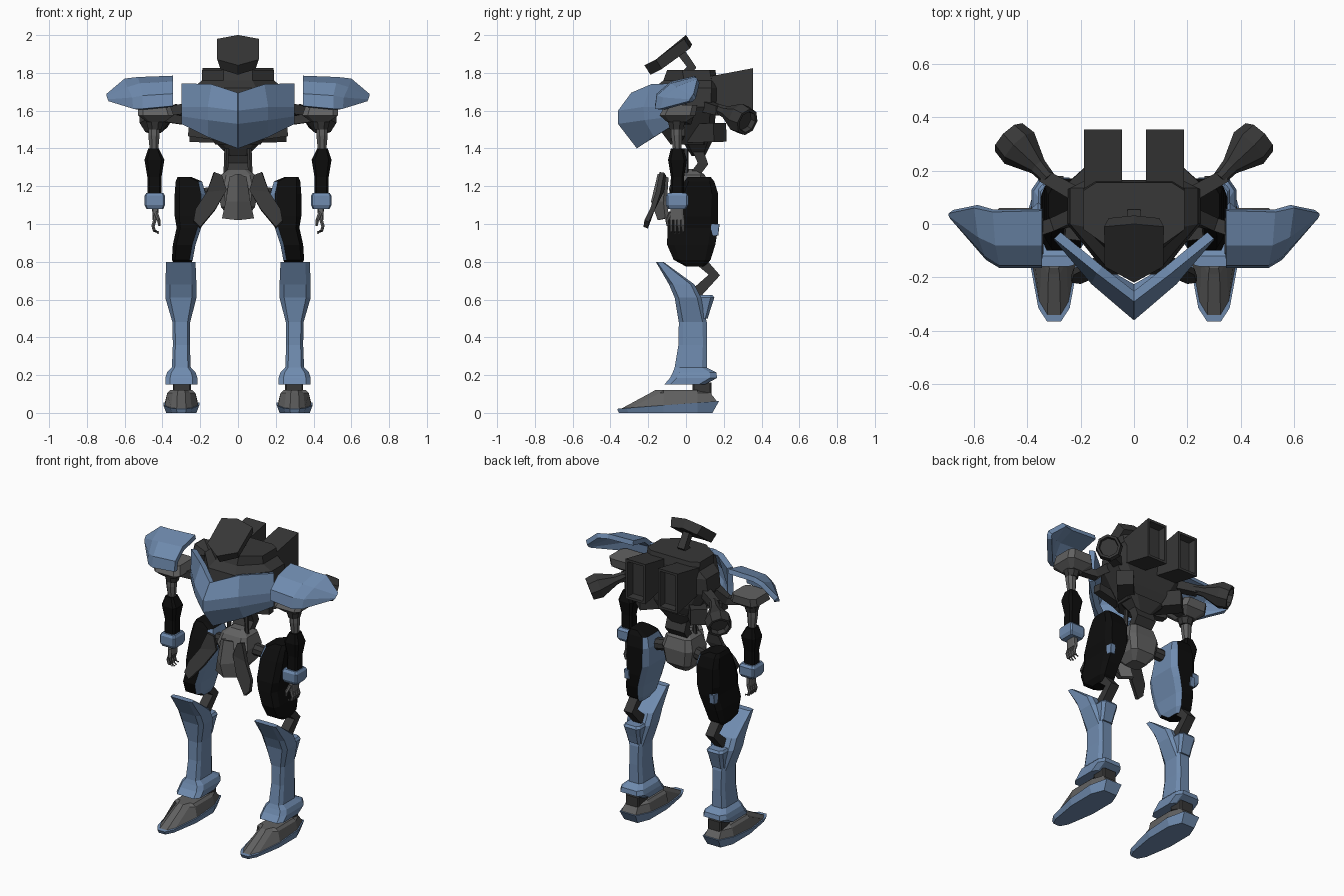
import bpy, bmesh, math
from mathutils import Vector

cube = bpy.data.objects.get("Cube")
if cube:
    bpy.data.objects.remove(cube, do_unlink=True)


def material(name, rgb):
    m = bpy.data.materials.new(name)
    m.use_nodes = True
    m.diffuse_color = (*rgb, 1)
    m.node_tree.nodes["Principled BSDF"].inputs["Base Color"].default_value = (*rgb, 1)
    return m


BLUE = material("armour blue", (.16, .26, .43))
DARK = material("dark grey", (.038, .038, .038))
GREY = material("mid grey", (.12, .12, .12))
BLACK = material("joint black", (.004, .004, .004))


def finish(name, bm, mats, mirror):
    me = bpy.data.meshes.new(name)
    bm.to_mesh(me)
    bm.free()
    for m in mats:
        me.materials.append(m)
    ob = bpy.data.objects.new(name, me)
    bpy.context.scene.collection.objects.link(ob)
    if mirror:
        ob.modifiers.new("mirror", "MIRROR").use_clip = False
    return ob


def loft(name, mat, rings, mirror=True, recess=None, rule=None):
    """Skin closed rings and cap both ends; recess hollows the last cap."""
    bm = bmesh.new()
    loops = [[bm.verts.new(p) for p in r] for r in rings]
    n = len(rings[0])
    for a, b in zip(loops, loops[1:]):
        for i in range(n):
            j = (i + 1) % n
            bm.faces.new((a[i], a[j], b[j], b[i]))
    bm.faces.new(loops[0][::-1])
    end = bm.faces.new(loops[-1])
    bmesh.ops.recalc_face_normals(bm, faces=bm.faces)
    if recess:
        bmesh.ops.inset_individual(bm, faces=[end], thickness=recess[0])
        bmesh.ops.inset_individual(bm, faces=[end], thickness=.004, depth=-recess[1])
    mats = [mat]
    if rule:
        mats.append(rule[0])
        bm.normal_update()
        for f in bm.faces:
            f.material_index = int(rule[1](f))
    return finish(name, bm, mats, mirror)


def tube(name, mat, path, n=4, flat=1, mirror=True, recess=None):
    """Sweep an n-sided section of half-width r along (x, y, z, r) points."""
    pts = [Vector(p[:3]) for p in path]
    rings = []
    for i, p in enumerate(pts):
        t = (pts[min(i + 1, len(pts) - 1)] - pts[max(i - 1, 0)]).normalized()
        ref = Vector((1, 0, 0)) if abs(t.x) < .8 else Vector((0, 0, 1))
        u = (ref - t * ref.dot(t)).normalized()
        v = t.cross(u)
        r = path[i][3] / math.cos(math.pi / n)
        angles = [math.tau * (k + .5) / n for k in range(n)]
        rings.append([p + u * r * math.cos(a) + v * r * flat * math.sin(a) for a in angles])
    return loft(name, mat, rings, mirror, recess)


def section(z, x0, x1, y0, y1, ch=.3):
    """Chamfered rectangle at height z."""
    cx, cy, hx, hy = (x0 + x1) / 2, (y0 + y1) / 2, (x1 - x0) / 2, (y1 - y0) / 2
    k = 1 - ch
    shape = [(1, k), (k, 1), (-k, 1), (-1, k), (-1, -k), (-k, -1), (k, -1), (1, -k)]
    return [(cx + a * hx, cy + b * hy, z) for a, b in shape]


def sheet(name, mat, rows, thick, mirror=True):
    """Bent plate from a grid of points, thickened behind its surface."""
    bm = bmesh.new()
    grid = [[bm.verts.new(p) for p in r] for r in rows]
    for a, b in zip(grid, grid[1:]):
        for i in range(len(a) - 1):
            bm.faces.new((a[i], b[i], b[i + 1], a[i + 1]))
    ob = finish(name, bm, [mat], False)
    s = ob.modifiers.new("thickness", "SOLIDIFY")
    s.thickness, s.offset = thick, -1
    if mirror:
        ob.modifiers.new("mirror", "MIRROR")
    return ob


# Head: roofed slab tilted forward, on a bent neck
plan = [(0, -.22), (.11, -.16), (.112, -.01), (0, .0), (-.112, -.01), (-.11, -.16)]
top = [(x, y, 1.84 + (y + .22) * .73 - abs(x) * .12) for x, y in plan]
base = [(x * .85, y + .032, z - .05) for x, y, z in top]
loft("head", DARK, [base, top], False)
tube("neck", DARK, [(0, -.02, 1.90, .022), (0, .03, 1.83, .025), (0, -.03, 1.76, .025)], mirror=False)


# Torso
def body(z, w, back, side, front):
    return [(w, back - .03, z), (w * .75, back, z), (-w * .75, back, z), (-w, back - .03, z),
            (-w, side, z), (-w * .4, front, z), (w * .4, front, z), (w, side, z)]


loft("torso", DARK, [body(1.42, .12, .12, 0, -.08), body(1.50, .17, .15, 0, -.14),
                     body(1.62, .25, .16, 0, -.19), body(1.72, .24, .165, 0, -.17),
                     body(1.76, .19, .165, -.01, -.12), body(1.815, .19, .155, -.02, -.10)], False)
tube("waist_block", DARK, [(.04, -.02, 1.48, .05), (.22, .18, 1.485, .05)])
tube("side_fin", DARK, [(.08, -.05, 1.47, .03), (.26, -.03, 1.49, .025)])
loft("lower_torso", DARK, [section(1.36, -.05, .05, .03, .1), section(1.44, -.13, .13, -.02, .14)], False)
tube("abdomen", DARK, [(0, .05, 1.42, .07), (0, .09, 1.32, .07), (0, .03, 1.24, .06)], flat=.4, mirror=False)
tube("abdomen_piston", DARK, [(.06, .0, 1.40, .012), (.065, .0, 1.26, .012)], 6)

# Backpack boxes with hollow rears, and swept thrusters
loft("backpack_box", DARK, [
    [(x, y, z) for x, z in [(.045, lo), (.188, lo), (.188, hi), (.045, hi)]]
    for y, lo, hi in [(.06, 1.60, 1.77), (.145, 1.61, 1.785), (.355, 1.565, 1.825)]], recess=(.022, .05))
tube("thruster_arm", DARK, [(.16, .08, 1.63, .03), (.34, .18, 1.60, .025)])
tube("thruster", DARK, [(.32, .17, 1.61, .025), (.36, .215, 1.59, .032), (.43, .285, 1.56, .075),
                        (.47, .325, 1.54, .068)], 8, recess=(.015, .03))

# Chest armour: two swept wings meeting in a prow
sheet("chest_armour", BLUE, [
    [(.002, -.29, 1.695), (.14, -.185, 1.74), (.30, -.055, 1.745)],
    [(.002, -.36, 1.60), (.16, -.225, 1.62), (.30, -.06, 1.62)],
    [(.002, -.36, 1.53), (.16, -.22, 1.55), (.30, -.06, 1.57)],
    [(.002, -.26, 1.40), (.16, -.17, 1.46), (.30, -.055, 1.53)]], .035)

# Shoulders
sheet("shoulder_armour", BLUE, [
    [(.345, .05, 1.785), (.53, .045, 1.778), (.60, .06, 1.77), (.695, .04, 1.69)],
    [(.345, -.08, 1.755), (.52, -.08, 1.745), (.585, -.05, 1.725), (.695, .03, 1.675)],
    [(.345, -.155, 1.69), (.505, -.155, 1.68), (.56, -.12, 1.67), (.69, .02, 1.66)],
    [(.345, -.165, 1.625), (.505, -.165, 1.61), (.555, -.135, 1.61), (.685, .015, 1.65)]], .03)
loft("shoulder_pad", GREY, [section(1.54, .39, .48, -.10, 0), section(1.575, .34, .53, -.14, .05),
                            section(1.63, .36, .53, -.11, .06)])
tube("collar_strut", DARK, [(.18, .04, 1.66, .03), (.30, .0, 1.55, .025), (.42, -.04, 1.57, .025)])
tube("shoulder_joint", DARK, [(.44, -.05, 1.50, .035), (.44, -.05, 1.56, .05)], 8)

# Arms
tube("upper_arm", GREY, [(.445, -.05, 1.55, .03), (.445, -.05, 1.47, .03), (.445, -.045, 1.37, .02)], 8)
loft("forearm", BLACK, [section(1.15, .405, .48, -.085, -.01), section(1.25, .405, .48, -.08, -.01),
                        section(1.34, .39, .495, -.095, .005), section(1.40, .42, .475, -.08, -.015)])
loft("wrist_cuff", BLUE, [section(1.08, .395, .485, -.095, 0, .15), section(1.10, .387, .495, -.105, .012, .15),
                          section(1.15, .387, .495, -.105, .012, .15), section(1.165, .395, .485, -.095, 0, .15)])
loft("palm", GREY, [section(1.02, .425, .452, -.085, -.01), section(1.09, .42, .455, -.08, -.015)])
for i in range(4):
    y = -.078 + i * .021
    drop = .01 * abs(i - 1.5)
    tube("finger_%d" % (i + 1), GREY, [(.437, y, 1.03, .009), (.45, y, .99, .009), (.443, y, .965, .008),
                                       (.42, y, .944 + drop, .005)], 6)
tube("thumb", GREY, [(.435, -.08, 1.06, .01), (.42, -.10, 1.02, .009), (.415, -.095, .99, .006)], 6)

# Pelvis with front skirt
loft("pelvis", GREY, [section(1.04, -.05, .05, -.03, .06), section(1.09, -.09, .09, -.08, .11),
                      section(1.19, -.11, .11, -.09, .12), section(1.26, -.09, .09, -.06, .10),
                      section(1.29, -.05, .05, -.02, .06)], False)
sheet("front_skirt", GREY, [
    [(0, -.15, 1.265), (.045, -.11, 1.25)],
    [(0, -.185, 1.12), (.065, -.12, 1.12)],
    [(0, -.15, 1.02), (.085, -.11, 1.03)]], .025)
sheet("side_skirt", DARK, [
    [(.085, -.13, 1.26), (.125, -.14, 1.275)],
    [(.06, -.14, 1.18), (.165, -.16, 1.17)],
    [(.12, -.19, 1.08), (.225, -.19, 1.08)],
    [(.20, -.225, .985), (.235, -.22, 1.02)]], .025)
tube("hip_joint", DARK, [(.07, .03, 1.17, .035), (.22, .05, 1.15, .035)], 8)

# Legs: thighs black outside, blue on the inner faces
loft("thigh", BLACK, [section(.775, .255, .33, 0, .10), section(.81, .24, .35, -.065, .13),
                      section(.89, .225, .345, -.10, .155), section(.98, .195, .325, -.098, .17),
                      section(1.04, .175, .335, -.09, .17), section(1.16, .172, .335, -.045, .17),
                      section(1.225, .19, .33, -.01, .15), section(1.25, .25, .32, .01, .13)],
     rule=(BLUE, lambda f: f.normal.x < -.4 and abs(f.normal.z) < .6))
loft("thigh_marker", BLUE, [section(.94, .29, .325, .13, .171, .1), section(1.0, .29, .325, .13, .178, .1)])
tube("knee", DARK, [(.295, .06, .82, .03), (.295, .15, .73, .03), (.295, .05, .63, .03)])
loft("shin", BLUE, [section(.15, .215, .385, -.115, .10), section(.185, .215, .385, -.085, .165),
                    section(.215, .225, .375, -.07, .16), section(.24, .25, .35, -.06, .11),
                    section(.36, .255, .345, -.04, .112), section(.48, .253, .347, -.038, .11),
                    section(.61, .22, .385, -.06, .08), section(.68, .22, .385, -.09, .045),
                    section(.80, .225, .38, -.16, -.12)])
loft("calf_block", BLUE, [section(.50, .255, .345, .03, .115), section(.55, .25, .35, .03, .13),
                          section(.61, .24, .36, .02, .15), section(.625, .25, .35, .02, .14)])
loft("ankle", DARK, [section(.07, .25, .345, .035, .135, .15), section(.16, .25, .345, .035, .135, .15)])


# Feet: blue soles wrap under grey uppers
def foot(wide, toe, heel, z_front, z_back):
    outline = [(.28, toe), (.62, toe + .05), (1, -.12), (1, .06), (.6, heel)]
    half = [(wide * w, y, z_front + (z_back - z_front) * (y + .36) / .53) for w, y in outline]
    return [(.3 + x, y, z) for x, y, z in half] + [(.3 - x, y, z) for x, y, z in half[::-1]]


loft("sole", BLUE, [foot(.08, -.355, .14, 0, 0), foot(.095, -.365, .175, .022, .062)])
loft("foot_upper", GREY, [foot(.088, -.345, .165, .02, .06), foot(.075, -.19, .13, .105, .105),
                          foot(.06, -.165, .06, .12, .12)])
